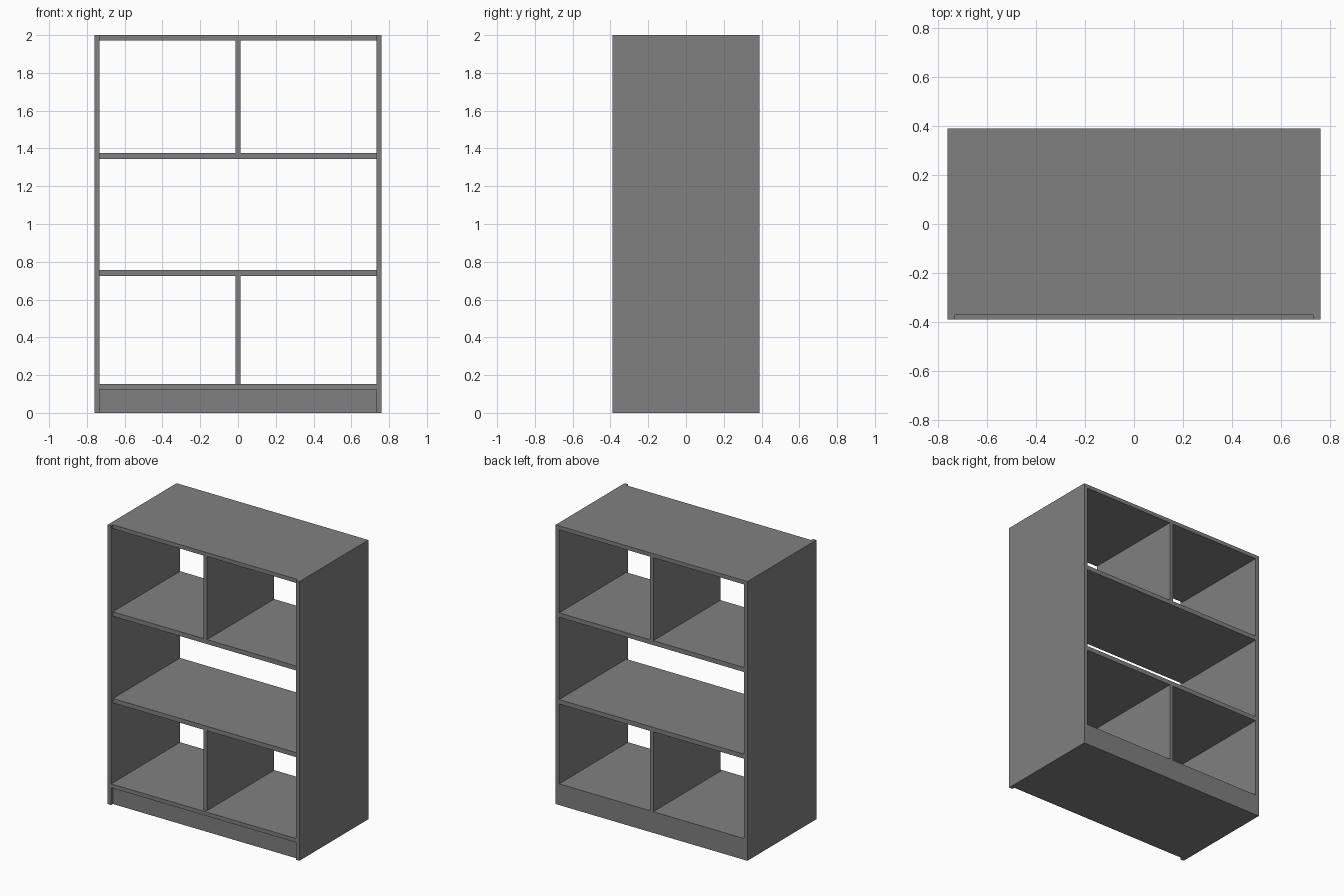
import bpy, bmesh

if "Cube" in bpy.data.objects:
    bpy.data.objects.remove(bpy.data.objects["Cube"])

W, D, H = 0.76, 0.39, 2.0     # half width, half depth, height
T = 0.028                     # board thickness
XI = W - T                    # inner face of the side panels
YF = -D + 0.02                # setback front of the top, shelves, dividers and kick board

grey = bpy.data.materials.new("dark_grey")
grey.diffuse_color = (0.216, 0.216, 0.216, 1)
grey.use_nodes = True
grey.node_tree.nodes["Principled BSDF"].inputs["Base Color"].default_value = grey.diffuse_color


def finish(name, bm):
    bmesh.ops.recalc_face_normals(bm, faces=bm.faces)
    me = bpy.data.meshes.new(name)
    bm.to_mesh(me)
    bm.free()
    me.materials.append(grey)
    ob = bpy.data.objects.new(name, me)
    bpy.context.collection.objects.link(ob)
    return ob


def board(name, x0, x1, y0, y1, z0, z1):
    bm = bmesh.new()
    bmesh.ops.create_cube(bm, size=1)
    for v in bm.verts:
        v.co = ((x0, x1)[v.co.x > 0], (y0, y1)[v.co.y > 0], (z0, z1)[v.co.z > 0])
    return finish(name, bm)


# side panels
for side, s in (("left", -1), ("right", 1)):
    a, b = sorted((s * XI, s * W))
    board(side + "_side_panel", a, b, -D, D, 0, H)

# top and full-width shelves, set back slightly between the sides
for name, z0, z1 in (("lower_shelf", 0.724, 0.756),
                     ("upper_shelf", 1.345, 1.377),
                     ("top_panel", H - T, H)):
    board(name, -XI, XI, YF, D, z0, z1)

# solid base: bottom shelf overhanging a recessed kick board
profile = [(YF, 0), (D, 0), (D, 0.152), (-D, 0.152), (-D, 0.124), (YF, 0.124)]
bm = bmesh.new()
face = bm.faces.new([bm.verts.new((-XI, y, z)) for y, z in profile])
ext = bmesh.ops.extrude_face_region(bm, geom=[face])
bmesh.ops.translate(bm, vec=(2 * XI, 0, 0),
                    verts=[g for g in ext["geom"] if isinstance(g, bmesh.types.BMVert)])
finish("base", bm)

# centre dividers in the bottom and top bays
for name, z0, z1 in (("lower_divider", 0.152, 0.724),
                     ("upper_divider", 1.377, H - T)):
    board(name, -T / 2, T / 2, YF, D, z0, z1)
